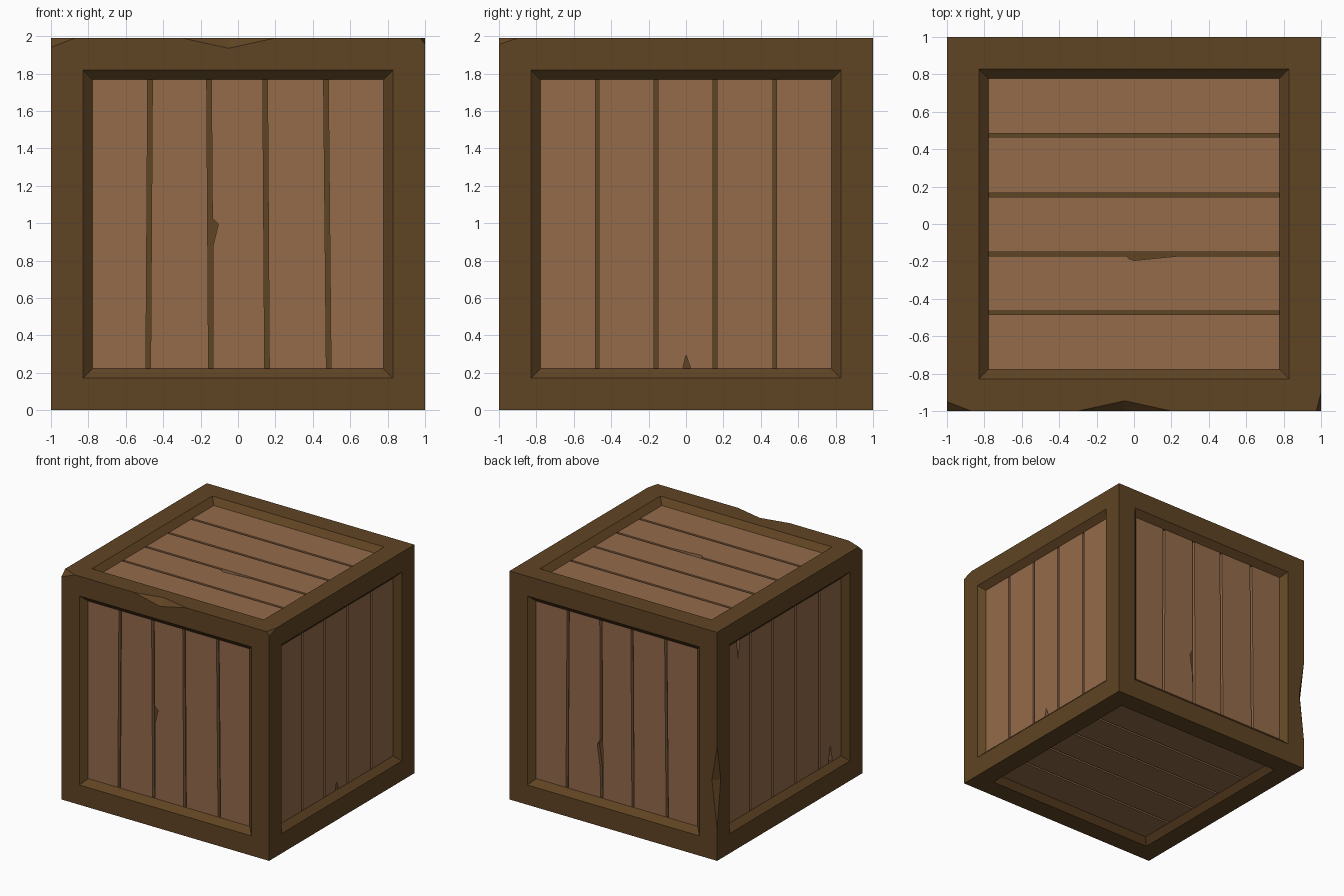
import bpy, bmesh
from mathutils import Vector, Matrix

cube = bpy.data.objects.get("Cube")
if cube:
    bpy.data.objects.remove(cube, do_unlink=True)

HALF_H = 0.995              # half height of the crate
PANEL = 0.785               # half size of a plank panel
RECESS, GAP_DEPTH = 0.05, 0.03


def material(name, rgb):
    m = bpy.data.materials.new(name)
    m.use_nodes = True
    m.diffuse_color = (*rgb, 1)
    m.node_tree.nodes["Principled BSDF"].inputs["Base Color"].default_value = (*rgb, 1)
    return m


dark_wood = material("dark wood", (0.117, 0.058, 0.017))
light_wood = material("light wood", (0.296, 0.147, 0.070))


def add_object(name, bm, mat):
    bmesh.ops.recalc_face_normals(bm, faces=bm.faces)
    mesh = bpy.data.meshes.new(name)
    bm.to_mesh(mesh)
    bm.free()
    mesh.materials.append(mat)
    ob = bpy.data.objects.new(name, mesh)
    bpy.context.collection.objects.link(ob)
    return ob


# Frame: a block with a sloped recess and a deeper floor on every side
bm = bmesh.new()
bmesh.ops.create_cube(bm, size=2, matrix=Matrix.Translation((0, 0, HALF_H))
                      @ Matrix.Diagonal((1, 1, HALF_H, 1)))
sides = bm.faces[:]
for thickness, depth in ((0.172, 0), (0.05, -RECESS), (0, -GAP_DEPTH)):
    bmesh.ops.inset_individual(bm, faces=sides, thickness=thickness, depth=depth,
                               use_even_offset=True)
frame = add_object("crate_frame", bm, dark_wood)


def chip(points, outside):
    """Cut a splintered chip out of the frame: surface points plus one outer point."""
    cb = bmesh.new()
    for p in (*points, outside):
        cb.verts.new(p)
    bmesh.ops.convex_hull(cb, input=cb.verts)
    cutter = add_object("chip_cutter", cb, dark_wood)
    cutter.hide_render = True
    mod = frame.modifiers.new("chip", 'BOOLEAN')
    mod.operation, mod.solver, mod.object = 'DIFFERENCE', 'EXACT', cutter
    bpy.context.view_layer.objects.active = frame
    bpy.ops.object.modifier_apply(modifier=mod.name)
    bpy.data.objects.remove(cutter, do_unlink=True)


TOP = 2 * HALF_H
# Long chips on the front top edge and the back corner edge
chip([(-0.3, -1, TOP), (0.2, -1, TOP), (-0.05, -1, 1.935), (-0.05, -0.945, TOP)],
     (-0.05, -1.1, TOP + 0.1))
chip([(-1, 1, 0.28), (-1, 1, 1), (-1, 0.95, 0.69), (-0.95, 1, 0.69)],
     (-1.1, 1.1, 0.69))
# Broken front top corners
chip([(-0.87, -1, TOP), (-1, -0.95, TOP), (-1, -1, 1.94)], (-1.1, -1.1, TOP + 0.1))
chip([(0.975, -1, TOP), (1, -0.9, TOP), (1, -1, 1.955)], (1.1, -1.1, TOP + 0.1))

# Planks: gaps run along v and are listed as (u at bottom, u at top)
STRAIGHT = [(u, u) for u in (-0.475, -0.16, 0.155, 0.475)]
TILTED = [(-0.48, -0.47), (-0.145, -0.155), (0.155, 0.145), (0.485, 0.47)]
BOTTOM, RIGHT, UPPER, LEFT = range(4)


def planks(name, u_axis, v_axis, gaps, width, notches=()):
    u, v = Vector(u_axis), Vector(v_axis)
    n = u.cross(v)
    reach = HALF_H if n.z else 1
    origin = Vector((0, 0, HALF_H)) + n * (reach - RECESS)
    edges = [(-PANEL - width / 2,) * 2, *gaps, (PANEL + width / 2,) * 2]
    pb = bmesh.new()
    for i, (a, b) in enumerate(zip(edges, edges[1:])):
        w = width / 2
        corners = [(a[0] + w, -PANEL), (b[0] - w, -PANEL),
                   (b[1] - w, PANEL), (a[1] + w, PANEL)]
        outline = []
        for k, corner in enumerate(corners):
            outline.append(corner)
            for plank, edge, pts in notches:
                if (plank, edge) == (i, k):
                    outline += pts
        face = pb.faces.new([pb.verts.new(origin + u * p + v * q) for p, q in outline])
        new = bmesh.ops.extrude_face_region(pb, geom=[face], use_keep_orig=True)["geom"]
        bmesh.ops.translate(pb, vec=-n * GAP_DEPTH,
                            verts=[e for e in new if isinstance(e, bmesh.types.BMVert)])
    add_object(name, pb, light_wood)


X, Y, Z = Vector((1, 0, 0)), Vector((0, 1, 0)), Vector((0, 0, 1))
planks("front_planks", X, Z, TILTED, 0.025,
       [(2, LEFT, [(-0.137, 0.03), (-0.105, 0), (-0.134, -0.12)])])
planks("back_planks", -X, Z, TILTED, 0.022,
       [(1, RIGHT, [(-0.163, -0.5), (-0.19, -0.32), (-0.163, -0.27)])])
planks("left_planks", Y, Z, STRAIGHT, 0.02,
       [(2, BOTTOM, [(-0.02, -PANEL), (0, -0.7), (0.03, -PANEL)])])
planks("right_planks", -Y, Z, STRAIGHT, 0.02,
       [(0, UPPER, [(-0.62, PANEL), (-0.64, 0.6), (-0.66, PANEL)]),
        (4, BOTTOM, [(0.6, -PANEL), (0.63, -0.62), (0.66, -PANEL)])])
planks("top_planks", Y, -X, STRAIGHT, 0.02,
       [(1, RIGHT, [(-0.17, -0.25), (-0.195, 0), (-0.185, 0.03), (-0.17, 0.035)])])
planks("bottom_planks", Y, X, STRAIGHT, 0.018)
